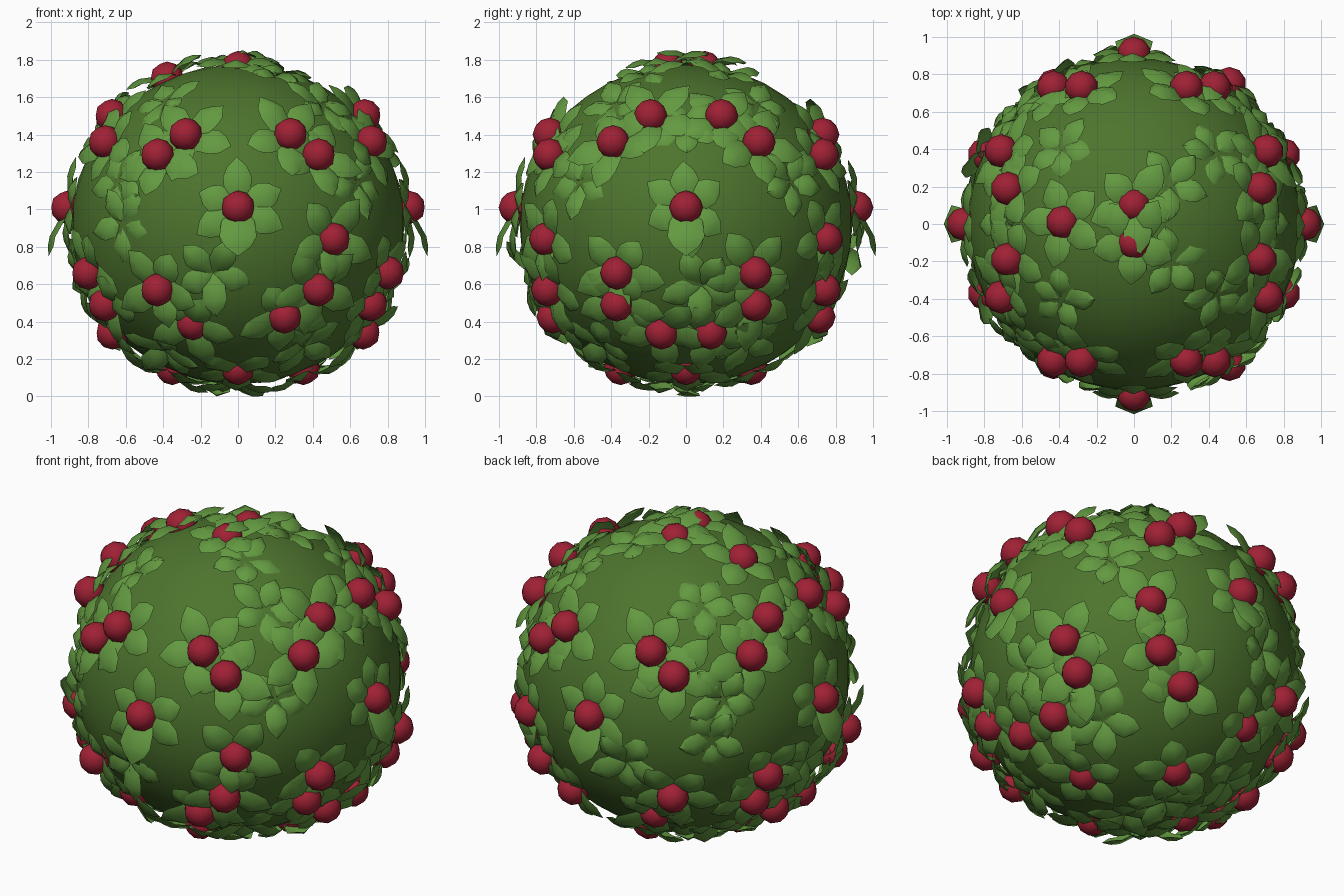
import bpy, bmesh, math, random
from mathutils import Vector, Matrix

if "Cube" in bpy.data.objects:
    bpy.data.objects.remove(bpy.data.objects["Cube"])

random.seed(4)
CENTRE = Vector((0, 0, 0.92))
RADII = Vector((0.89, 0.89, 0.855))


def material(name, col):
    m = bpy.data.materials.new(name)
    m.diffuse_color = (*col, 1)
    m.use_nodes = True
    m.node_tree.nodes["Principled BSDF"].inputs["Base Color"].default_value = m.diffuse_color
    return m


def finish(bm, name, mat, angle=60):
    me = bpy.data.meshes.new(name)
    bm.to_mesh(me)
    bm.free()
    ob = bpy.data.objects.new(name, me)
    bpy.context.collection.objects.link(ob)
    me.materials.append(mat)
    bpy.context.view_layer.objects.active = ob
    ob.select_set(True)
    bpy.ops.object.shade_smooth_by_angle(angle=math.radians(angle))
    ob.select_set(False)
    return ob


def mirrored(p, mx, my):
    x, y, z = p
    return sorted({(sx * x, sy * y, z) for sx in ((1, -1) if mx else (1,))
                   for sy in ((1, -1) if my else (1,))})


bush_green = material("bush green", (0.075, 0.175, 0.027))
leaf_green = material("leaf green", (0.125, 0.32, 0.052))
berry_red = material("berry red", (0.35, 0.015, 0.035))

# Berry positions: (point, mirror in x, mirror in y)
layout = [
    ((0, 0.10, 1.757), 0, 1), ((-0.38, 0.01, 1.70), 0, 0),
    ((0.675, 0.19, 1.50), 1, 1), ((0.71, 0.39, 1.36), 1, 1),
    ((0.28, 0.73, 1.40), 1, 1), ((0.43, 0.73, 1.29), 1, 1),
    ((0, 0.912, 1.01), 0, 1), ((0.912, 0, 1.01), 1, 0),
    ((0.51, 0.75, 0.84), 0, 1), ((0.43, 0.74, 0.57), 1, 1),
    ((0.25, 0.71, 0.425), 0, 1), ((-0.24, 0.63, 0.39), 0, 1),
    ((0.80, 0.37, 0.66), 1, 1), ((0.71, 0.37, 0.49), 1, 1),
    ((0.67, 0.13, 0.34), 1, 1), ((0.35, 0, 0.15), 1, 0), ((0, 0.35, 0.15), 0, 1)]
berries = [Vector(q) for p, mx, my in layout for q in mirrored(p, mx, my)]

# Rounded bush body
bm = bmesh.new()
bmesh.ops.create_icosphere(bm, subdivisions=4, radius=1)
for v in bm.verts:
    v.co = CENTRE + v.co * RADII
finish(bm, "bush_body", bush_green)

# Berries
bm = bmesh.new()
for p in berries:
    bmesh.ops.create_icosphere(bm, subdivisions=2, radius=0.09,
                               matrix=Matrix.Translation(p))
finish(bm, "berries", berry_red)


# Leaves: a pointed blade with a raised midrib, rising towards the tip
def add_leaf(bm, frame, ang, length, width, lift):
    rot = frame @ Matrix.Rotation(ang, 4, 'Z')
    rows = []
    for t, w, h in ((0.0, 0.5, 0.02), (0.3, 0.9, 0.04), (0.6, 1, 0.045),
                    (0.8, 0.7, 0.03), (1, 0, 0.0)):
        h += lift * t
        pts = [(t * length, 0, h)]
        if w:
            pts = [(t * length, -w * width, h - 0.03), pts[0],
                   (t * length, w * width, h - 0.03)]
        vs = []
        for p in pts:
            co = rot @ Vector(p)
            co.z = max(co.z, 0)
            vs.append(bm.verts.new(co))
        rows.append(vs)
    for a, b in zip(rows, rows[1:]):
        if len(b) == 3:
            for i in (0, 1):
                bm.faces.new((a[i], b[i], b[i + 1], a[i + 1]))
        else:
            for i in (0, 1):
                bm.faces.new((a[i], b[0], a[i + 1]))


def surface_frame(point, sink):
    d = Vector(point) - CENTRE
    n = Vector((d.x / RADII.x, d.y / RADII.y, d.z / RADII.z)).normalized()
    up = Vector((0, 0, 1)) if abs(n.z) < 0.95 else Vector((0, 1, 0))
    side = up.cross(n).normalized()
    frame = Matrix((side, n.cross(side), n)).transposed().to_4x4()
    frame.translation = CENTRE + n * RADII - n * sink
    return frame


def add_cluster(bm, point, count, size, sink, lift):
    frame = surface_frame(point, sink)
    for i in range(count):
        ang = -math.pi / 2 + i * math.tau / count + random.uniform(-0.15, 0.15)
        add_leaf(bm, frame, ang, size * random.uniform(0.88, 1.12),
                 size * 0.31, random.uniform(*lift))


bm = bmesh.new()
for p in berries:
    middle = abs(p.z - 1.01) < 0.01
    add_cluster(bm, p, 6 if middle else 5, 0.25, 0.012,
                (0.0, 0.02) if middle else (0.0, 0.06))
    if middle:
        # Long leaf hanging out under each middle berry
        add_leaf(bm, surface_frame(p, 0.0), -math.pi / 2, 0.27, 0.1, 0.10)

# Bare leaf clusters, sparse above
bare = [((-0.40, 0.42, 1.60), 0, 1), ((0.47, 0.40, 1.60), 0, 1),
        ((0.20, 0.22, 1.75), 0, 1), ((-0.62, 0.64, 0.92), 0, 1),
        ((0.66, 0.58, 1.15), 1, 1), ((0.72, 0, 1.45), 1, 0)]
placed = list(berries)
for p, mx, my in bare:
    for q in mirrored(p, mx, my):
        add_cluster(bm, q, 5, 0.2, 0.03, (0.0, 0.05))
        placed.append(Vector(q))

# Bare leaf clusters, dense below
for i in range(160):
    z = 1 - 2 * (i + 0.5) / 160
    r = math.sqrt(1 - z * z)
    a = i * 2.39996
    q = CENTRE + Vector((r * math.cos(a), r * math.sin(a), z)) * RADII
    if q.z < 0.8 and all((q - o).length > (0.24 if q.z < 0.4 else 0.28)
                         for o in placed):
        placed.append(q)
        add_cluster(bm, q, 5, 0.22, 0.025, (0.0, 0.08))
finish(bm, "leaves", leaf_green)
